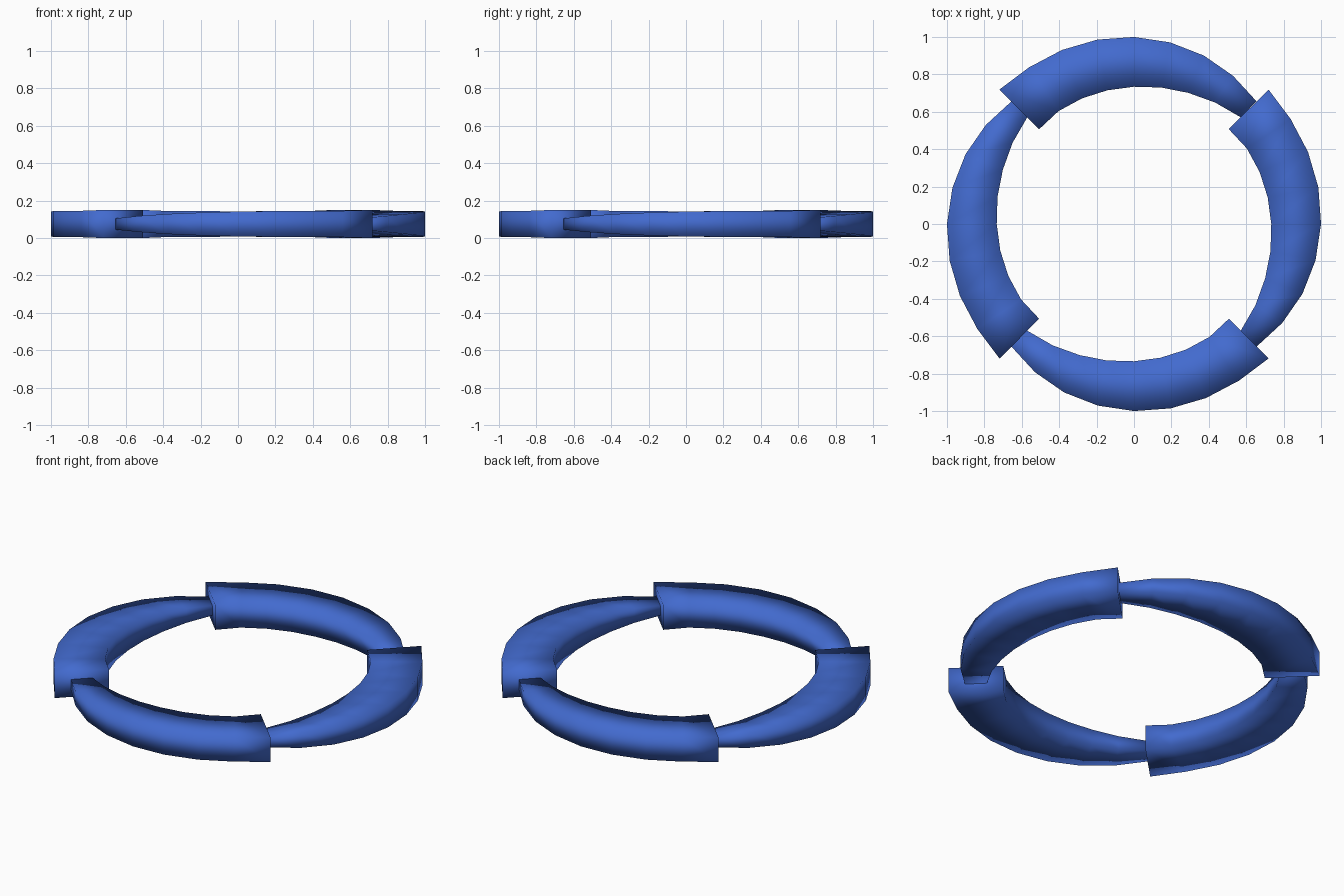
import bpy, bmesh
from math import radians, sin, cos

if "Cube" in bpy.data.objects:
    bpy.data.objects.remove(bpy.data.objects["Cube"])

blue = bpy.data.materials.new("blue")
blue.diffuse_color = (0.055, 0.145, 0.62, 1)
blue.use_nodes = True
blue.node_tree.nodes["Principled BSDF"].inputs["Base Color"].default_value = blue.diffuse_color

RADIUS, MID_Z = 0.867, 0.075
# Half width of the square-cut section from the wide end to the thin tip
HALF = [0.15, 0.141, 0.14, 0.138, 0.133, 0.123, 0.108, 0.086, 0.06]


def ring_segment(name, start):
    """Tapered quarter arc running clockwise from the wide end."""
    bm = bmesh.new()
    loops = []
    for i, h in enumerate(HALF):
        a = radians(start - 90 * i / (len(HALF) - 1))
        loop = []
        for sr, sz in ((-1, -1), (1, -1), (1, 1), (-1, 1)):
            r = RADIUS + sr * h
            loop.append(bm.verts.new((r * cos(a), r * sin(a), MID_Z + sz * h / 2)))
        loops.append(loop)
    for p, q in zip(loops, loops[1:]):
        for k in range(4):
            n = (k + 1) % 4
            bm.faces.new((p[k], p[n], q[n], q[k]))
    # end caps
    bm.faces.new(loops[0])
    bm.faces.new(loops[-1])
    bmesh.ops.recalc_face_normals(bm, faces=bm.faces)
    # softly shaded all over, including the long edges
    for f in bm.faces:
        f.smooth = True
    me = bpy.data.meshes.new(name)
    bm.to_mesh(me)
    bm.free()
    me.materials.append(blue)
    ob = bpy.data.objects.new(name, me)
    bpy.context.collection.objects.link(ob)
    return ob


# Four segments, each thin tip meeting the wide end of the next
for side, start in (("right", 45), ("back", 135), ("left", 225), ("front", 315)):
    ring_segment("ring_segment_" + side, start)
